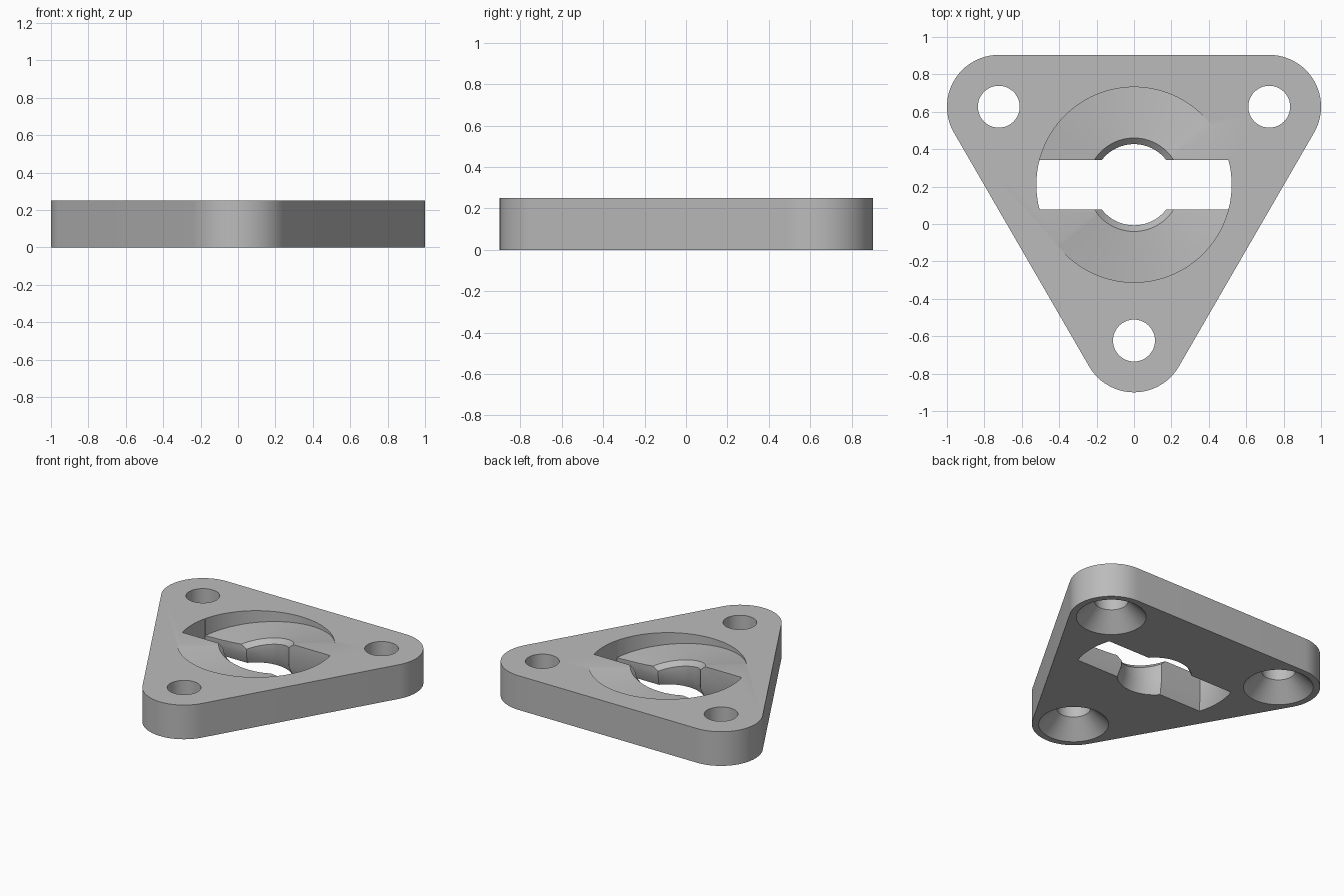
import bpy, bmesh
from math import sin, cos, asin, pi, radians, degrees

cube = bpy.data.objects.get("Cube")
if cube:
    bpy.data.objects.remove(cube)

HEIGHT = 0.25
CENTRE_Y = 0.21           # centre of the bayonet socket
CORNERS = [(0.723, 0.627), (-0.723, 0.627), (0, -0.623)]

grey = bpy.data.materials.new("plain_grey")
grey.use_nodes = True
colour = (0.5, 0.5, 0.5, 1)
grey.diffuse_color = colour
grey.node_tree.nodes["Principled BSDF"].inputs["Base Color"].default_value = colour


def loft(name, rings):
    """Solid skinned through closed rings of equal point count."""
    bm = bmesh.new()
    loops = [[bm.verts.new(p) for p in ring] for ring in rings]
    for a, b in zip(loops, loops[1:]):
        for i in range(len(a)):
            j = (i + 1) % len(a)
            bm.faces.new((a[i], a[j], b[j], b[i]))
    bm.faces.new(loops[0][::-1])
    bm.faces.new(loops[-1])
    bmesh.ops.recalc_face_normals(bm, faces=bm.faces)
    mesh = bpy.data.meshes.new(name)
    bm.to_mesh(mesh)
    bm.free()
    mesh.materials.append(grey)
    obj = bpy.data.objects.new(name, mesh)
    bpy.context.collection.objects.link(obj)
    return obj


def arc(cx, cy, r, start, end, steps):
    return [(cx + r * cos(start + (end - start) * i / steps),
             cy + r * sin(start + (end - start) * i / steps)) for i in range(steps + 1)]


def cut(target, cutter):
    cutter.hide_render = True
    mod = target.modifiers.new("cut", "BOOLEAN")
    mod.operation, mod.solver, mod.object = "DIFFERENCE", "EXACT", cutter
    bpy.context.view_layer.objects.active = target
    bpy.ops.object.modifier_apply(modifier=mod.name)
    bpy.data.objects.remove(cutter)


# Rounded triangular plate
outline = []
for (cx, cy), start in zip(CORNERS, (-30, 90, 210)):
    outline += arc(cx, cy, 0.277, radians(start), radians(start + 120), 24)
plate = loft("mounting_plate", [[(x, y, z) for x, y in outline] for z in (0, HEIGHT)])

# Screw holes, countersunk from below
for cx, cy in CORNERS:
    profile = [(0.252, -0.02), (0.112, 0.12), (0.112, 0.4)]
    rings = [[(x, y, z) for x, y in arc(cx, cy, r, 0, 2 * pi, 48)[:-1]] for r, z in profile]
    cut(plate, loft("screw_hole_cutter", rings))


# Spiral ramps sinking into the top, with a chamfer round the bore
def ramp_ring(angle, turn):
    floor = HEIGHT + 0.001 - 0.126 * max(0, angle - 36) / 129
    section = [(0.1, floor - 0.035), (0.215, floor - 0.035), (0.25, floor),
               (0.522, floor), (0.522, 0.4), (0.1, 0.4)]
    a = radians(angle + turn)
    return [(r * cos(a), CENTRE_Y + r * sin(a), z) for r, z in section]


for turn in (0, 180):
    cut(plate, loft("ramp_cutter", [ramp_ring(a, turn) for a in range(4, 177, 4)]))


# Through slot with round bore, flared towards the underside
def slot_ring(grow, z):
    w, end, bore = 0.1325 + grow, 0.522 + grow, 0.217 + grow
    e, b = asin(w / end), asin(w / bore)
    points = []
    for turn in (0, pi):
        points += arc(0, CENTRE_Y, end, turn - e, turn + e, 8)
        points += arc(0, CENTRE_Y, bore, turn + b, turn + pi - b, 24)
    return [(x, y, z) for x, y in points]


cut(plate, loft("slot_cutter", [slot_ring(g, z) for g, z in
                                ((0.045, -0.04), (0, 0.08), (0, 0.4))]))

# Smooth curved walls, crisp edges
bpy.ops.object.select_all(action="DESELECT")
plate.select_set(True)
bpy.context.view_layer.objects.active = plate
bpy.ops.object.shade_smooth_by_angle(angle=radians(25))
